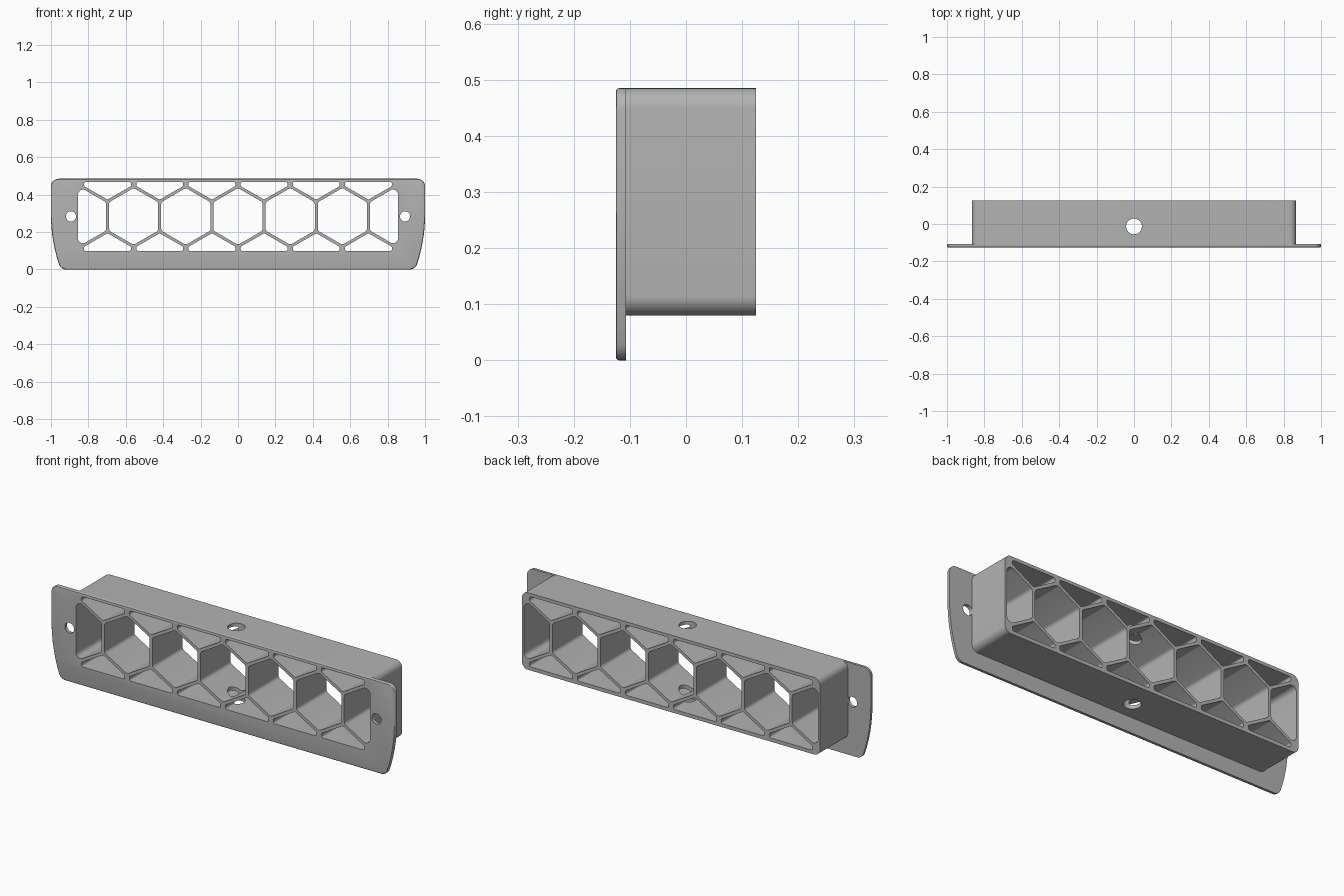
import bpy, bmesh, math
from mathutils import Vector

if "Cube" in bpy.data.objects:
    bpy.data.objects.remove(bpy.data.objects["Cube"], do_unlink=True)

FRONT, SEAM, BACK = -0.125, -0.107, 0.125
TOP, MID = 0.485, 0.2835          # top of everything, centre line of the cells
PITCH, RIB = 0.279, 0.008         # cell spacing, half thickness of a rib
INNER = 0.1845                    # half height of the cell opening

grey = bpy.data.materials.new("grey plastic")
grey.use_nodes = True
colour = (0.45, 0.45, 0.45, 1)
grey.diffuse_color = colour
grey.node_tree.nodes["Principled BSDF"].inputs["Base Color"].default_value = colour


def rounded(corners, steps=6):
    """Polygon from (x, z, radius) corners, each replaced by an arc."""
    out = []
    for i, (x, z, r) in enumerate(corners):
        p = Vector((x, z))
        if r == 0:
            out.append(p)
            continue
        a = (Vector(corners[i - 1][:2]) - p).normalized()
        b = (Vector(corners[(i + 1) % len(corners)][:2]) - p).normalized()
        half = a.angle(b) / 2
        centre = p + (a + b).normalized() * r / math.sin(half)
        start = p + a * r / math.tan(half) - centre
        end = p + b * r / math.tan(half) - centre
        sweep = start.angle_signed(end)
        for k in range(steps + 1):
            t = -sweep * k / steps
            c, s = math.cos(t), math.sin(t)
            out.append(centre + Vector((start.x * c - start.y * s,
                                        start.x * s + start.y * c)))
    return out


def inset(points, d):
    """Move a counter-clockwise outline inwards by d."""
    out = []
    for i, p in enumerate(points):
        t = (points[(i + 1) % len(points)] - points[i - 1]).normalized()
        out.append(p + Vector((-t.y, t.x)) * d)
    return out


def loft(bm, rings):
    """Closed solid through a list of (outline, y)."""
    loops = [[bm.verts.new((p.x, y, p.y)) for p in pts] for pts, y in rings]
    n = len(loops[0])
    for lo, hi in zip(loops, loops[1:]):
        for i in range(n):
            j = (i + 1) % n
            bm.faces.new((lo[i], lo[j], hi[j], hi[i]))
    bm.faces.new(loops[0])
    bm.faces.new(loops[-1][::-1])


def finish(bm, name):
    bmesh.ops.recalc_face_normals(bm, faces=bm.faces)
    mesh = bpy.data.meshes.new(name)
    bm.to_mesh(mesh)
    bm.free()
    mesh.materials.append(grey)
    ob = bpy.data.objects.new(name, mesh)
    bpy.context.collection.objects.link(ob)
    return ob


def circle(x, z, r, n=40):
    return [Vector((x + r * math.cos(math.tau * i / n),
                    z + r * math.sin(math.tau * i / n))) for i in range(n)]


def mirror_x(pts):
    return [Vector((-p.x, p.y)) for p in reversed(pts)]


# Cell outlines: five hexagons, two clipped end cells, twelve triangles
cells = []
radius = (PITCH / 2 - RIB) / math.cos(math.pi / 6)
for i in range(-2, 3):
    cells.append(rounded([
        (i * PITCH + radius * math.cos(math.radians(30 + 60 * k)),
         MID + radius * math.sin(math.radians(30 + 60 * k)), 0.02)
        for k in range(6)]))

slope = math.tan(math.pi / 6)
near, bend, wall = 2.5 * PITCH + RIB, 0.822, 0.855
low = radius / 2
high = low + (bend - near) * slope
end_cell = rounded([
    (near, MID + low, 0.02), (near, MID - low, 0.02),
    (bend, MID - high, 0.015), (wall, MID - high, 0.025),
    (wall, MID + high, 0.025), (bend, MID + high, 0.015)])
cells += [end_cell, mirror_x(end_cell)]

tip = PITCH / 2 / math.cos(math.pi / 6) / 2 * 2 / 2 + RIB / math.cos(math.pi / 6)
wide = 0.125
for i in range(6):
    x = (i - 2.5) * PITCH
    for side in (1, -1):
        tri = [(x, MID + side * tip, 0.012),
               (x + wide, MID + side * (tip + wide * slope), 0.009),
               (x + wide, MID + side * INNER, 0.009),
               (x - wide, MID + side * INNER, 0.009),
               (x - wide, MID + side * (tip + wide * slope), 0.009)]
        cells.append(rounded(tri[::side]))

bm = bmesh.new()
for pts in cells:
    loft(bm, [(pts, FRONT - 0.1), (pts, BACK + 0.1)])
cell_cutter = finish(bm, "cell_cutter")

# Screw holes through the two ends of the plate
bm = bmesh.new()
for x in (-0.893, 0.893):
    pts = circle(x, MID, 0.027)
    loft(bm, [(pts, FRONT - 0.1), (pts, SEAM + 0.1)])
screw_cutter = finish(bm, "screw_cutter")

# Vertical hole through the middle of the body
bm = bmesh.new()
bmesh.ops.create_cone(bm, cap_ends=True, segments=48, radius1=0.042,
                      radius2=0.042, depth=1)
bmesh.ops.translate(bm, verts=bm.verts, vec=(0, -0.013, MID))
bore_cutter = finish(bm, "bore_cutter")

# Mounting plate: sides curve in towards the bottom, front rim is rounded
half = [(0.948, 0, 0.04)]
half += [(1 - 0.045 * ((0.29 - z) / 0.27) ** 2, z, 0)
         for z in (0.06, 0.1, 0.14, 0.18, 0.22, 0.26, 0.29)]
half += [(1, TOP, 0.04)]
outline = rounded(half + [(-x, z, r) for x, z, r in reversed(half)], 8)
rim = 0.006
rings = []
for k in range(4):
    a = math.pi / 2 * k / 3
    rings.append((inset(outline, rim * (1 - math.sin(a))),
                  FRONT + rim * (1 - math.cos(a))))
rings.append((outline, SEAM))
bm = bmesh.new()
loft(bm, rings)
plate = finish(bm, "mounting_plate")

# Grille body: rounded box behind the plate
box = rounded([(0.867, 0.08, 0.035), (0.867, TOP, 0.035),
               (-0.867, TOP, 0.035), (-0.867, 0.08, 0.035)], 8)
bm = bmesh.new()
loft(bm, [(box, SEAM), (box, BACK)])
body = finish(bm, "grille_body")

# Cut the openings, then bake the result and shade it
for ob, cutters in ((plate, (cell_cutter, screw_cutter)),
                    (body, (cell_cutter, bore_cutter))):
    for cutter in cutters:
        mod = ob.modifiers.new(cutter.name, "BOOLEAN")
        mod.operation = "DIFFERENCE"
        mod.solver = "EXACT"
        mod.object = cutter
    deps = bpy.context.evaluated_depsgraph_get()
    baked = bpy.data.meshes.new_from_object(ob.evaluated_get(deps))
    ob.modifiers.clear()
    ob.data = baked

for cutter in (cell_cutter, screw_cutter, bore_cutter):
    bpy.data.objects.remove(cutter, do_unlink=True)

bpy.ops.object.select_all(action="DESELECT")
for ob in (plate, body):
    ob.select_set(True)
bpy.context.view_layer.objects.active = body
bpy.ops.object.shade_smooth_by_angle(angle=math.radians(30))
